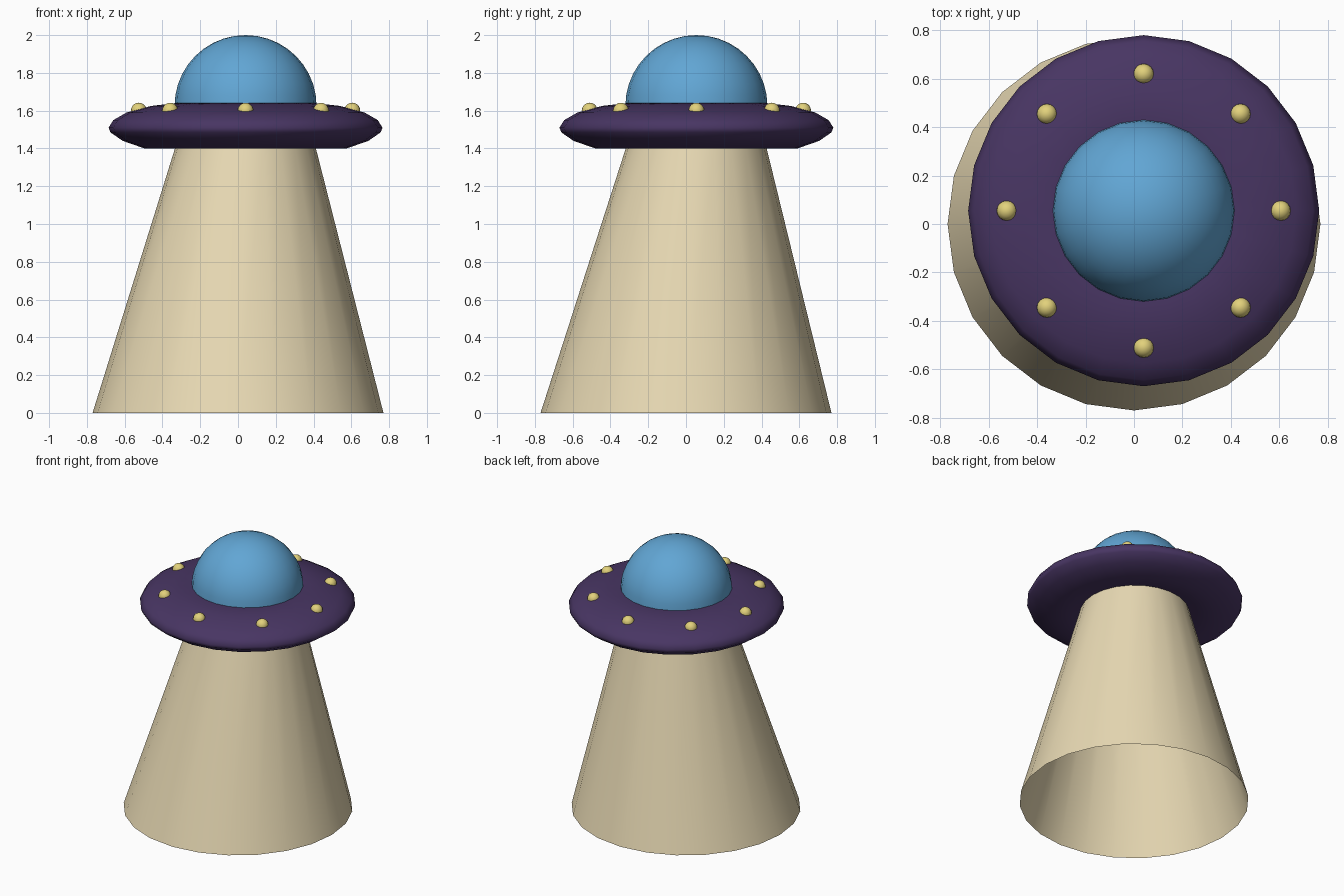
import bpy, bmesh, math

if "Cube" in bpy.data.objects:
    bpy.data.objects.remove(bpy.data.objects["Cube"])

CX, CY, SIDES = 0.04, 0.055, 24   # the saucer sits slightly off the beam's base


def material(name, rgb):
    m = bpy.data.materials.new(name)
    m.diffuse_color = (*rgb, 1)
    m.use_nodes = True
    m.node_tree.nodes["Principled BSDF"].inputs["Base Color"].default_value = m.diffuse_color
    return m


def finish(name, bm, mat, loc=(0, 0, 0), angle=None):
    bmesh.ops.recalc_face_normals(bm, faces=bm.faces)
    me = bpy.data.meshes.new(name)
    bm.to_mesh(me)
    bm.free()
    me.materials.append(mat)
    for p in me.polygons:
        p.use_smooth = True
    ob = bpy.data.objects.new(name, me)
    ob.location = loc
    bpy.context.collection.objects.link(ob)
    return ob


def revolve(name, profile, mat, loc):
    bm = bmesh.new()
    vs = [bm.verts.new((r, 0, z)) for r, z in profile]
    es = [bm.edges.new(p) for p in zip(vs, vs[1:])]
    bmesh.ops.spin(bm, geom=vs + es, cent=(0, 0, 0), axis=(0, 0, 1),
                   angle=2 * math.pi, steps=SIDES)
    bmesh.ops.remove_doubles(bm, verts=bm.verts, dist=0.0005)
    return finish(name, bm, mat, loc)


purple = material("hull_purple", (0.065, 0.036, 0.125))
blue = material("dome_blue", (0.12, 0.38, 0.66))
cream = material("beam_cream", (0.80, 0.69, 0.45))
yellow = material("lamp_yellow", (0.76, 0.64, 0.20))

# Saucer hull
revolve("saucer_hull", [(0, 1.425), (0.36, 1.425), (0.42, 1.405), (0.535, 1.40),
                        (0.65, 1.44), (0.715, 1.485), (0.725, 1.51),
                        (0.70, 1.55), (0.63, 1.59), (0.50, 1.625),
                        (0.37, 1.64), (0.35, 1.635)], purple, (CX, CY, 0))

# Glass dome
dome = [(0.376 * math.cos(a), 1.625 + 0.375 * math.sin(a))
        for a in (math.radians(9 * i) for i in range(11))]
revolve("dome", dome, blue, (CX, CY, 0))

# Tractor beam, an open leaning cone
bm = bmesh.new()
rings = []
for r, z, x, y in ((0.77, 0, 0, 0), (0.366, 1.425, CX, CY)):
    rings.append([bm.verts.new((x + r * math.cos(2 * math.pi * i / SIDES),
                                y + r * math.sin(2 * math.pi * i / SIDES), z))
                  for i in range(SIDES)])
low, high = rings
for i in range(SIDES):
    j = (i + 1) % SIDES
    bm.faces.new((low[i], low[j], high[j], high[i]))
finish("tractor_beam", bm, cream)

# Ring of lamps
for k in range(8):
    a = k * math.pi / 4
    bm = bmesh.new()
    bmesh.ops.create_uvsphere(bm, u_segments=16, v_segments=10, radius=0.042)
    finish(f"lamp_{k + 1}", bm, yellow,
           (CX + 0.565 * math.cos(a), CY + 0.565 * math.sin(a), 1.60))
